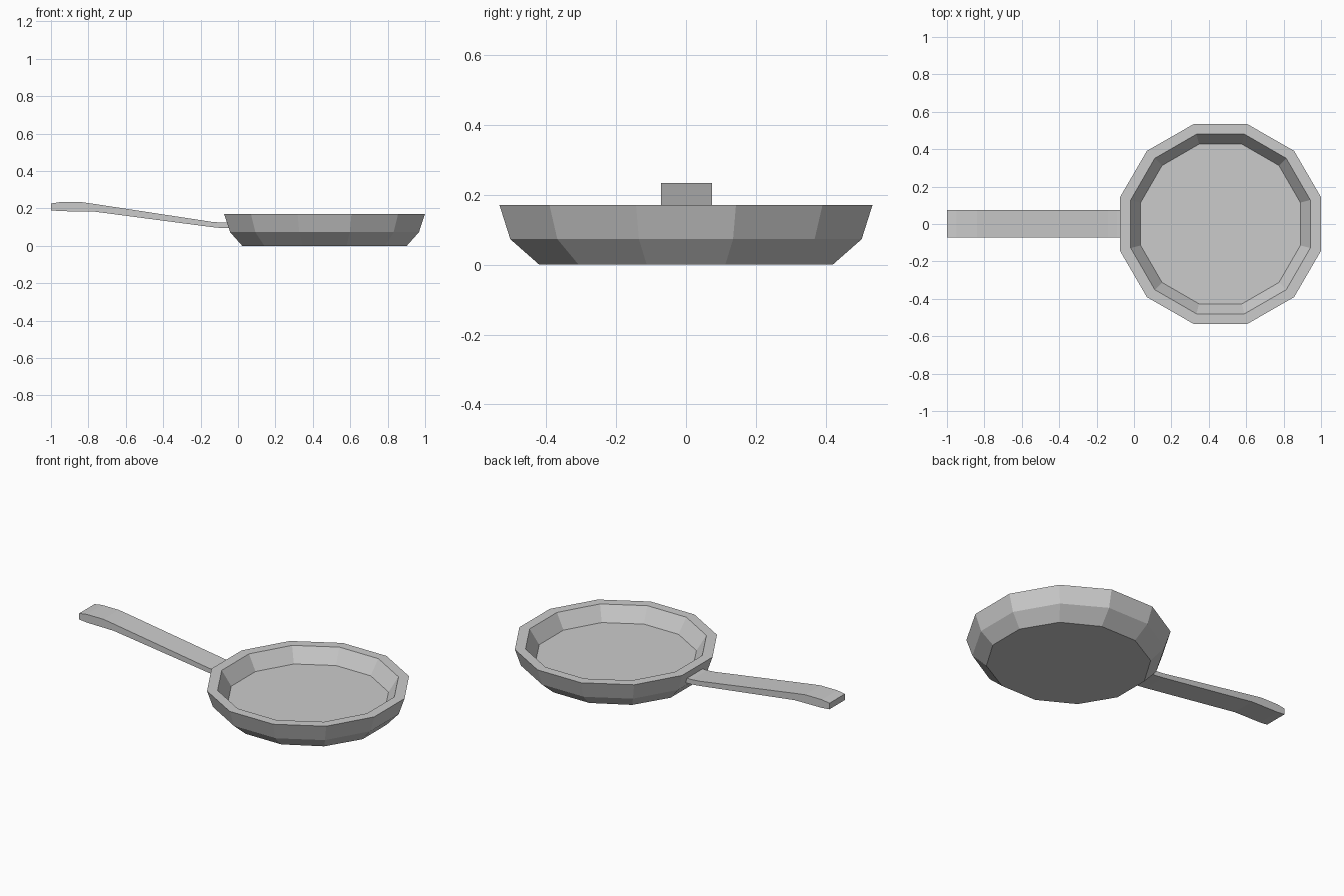
import bpy, bmesh
from math import cos, sin, radians

if "Cube" in bpy.data.objects:
    bpy.data.objects.remove(bpy.data.objects["Cube"])

SIDES = 12
CX = 0.4625


def new_object(name, bm):
    bmesh.ops.recalc_face_normals(bm, faces=bm.faces)
    mesh = bpy.data.meshes.new(name)
    bm.to_mesh(mesh)
    bm.free()
    obj = bpy.data.objects.new(name, mesh)
    bpy.context.collection.objects.link(obj)
    return obj


def loft(name, rings):
    """Bridge closed loops of points and cap both ends."""
    bm = bmesh.new()
    loops = [[bm.verts.new(p) for p in ring] for ring in rings]
    for a, b in zip(loops, loops[1:]):
        n = len(a)
        for i in range(n):
            j = (i + 1) % n
            bm.faces.new((a[i], a[j], b[j], b[i]))
    bm.faces.new(loops[0])
    bm.faces.new(loops[-1])
    return new_object(name, bm)


def polygon(ax, ay, z):
    """Twelve-sided ring with flats on the axes; ax, ay are half widths."""
    k = 1 / cos(radians(15))
    angles = [radians(15 + 30 * i) for i in range(SIDES)]
    return [(CX + ax * k * cos(t), ay * k * sin(t), z) for t in angles]


# Pan body: underside, flared outer wall, rim, inner wall, cooking floor
loft("pan_body", [polygon(*p) for p in (
    (0.440, 0.420, 0.0),
    (0.505, 0.503, 0.073),
    (0.5375, 0.534, 0.171),
    (0.480, 0.480, 0.171),
    (0.427, 0.427, 0.085),
)])

# Handle: side profile stations (x, bottom z, top z), swept to a flat bar
stations = [
    (-1.00, 0.190, 0.226),
    (-0.95, 0.185, 0.234),
    (-0.84, 0.184, 0.234),
    (-0.77, 0.183, 0.224),
    (-0.14, 0.100, 0.128),
    (-0.09, 0.095, 0.124),
    (-0.03, 0.095, 0.124),
]
Y0, Y1 = -0.071, 0.075
loft("handle", [[(x, Y0, lo), (x, Y1, lo), (x, Y1, hi), (x, Y0, hi)]
                for x, lo, hi in stations])
